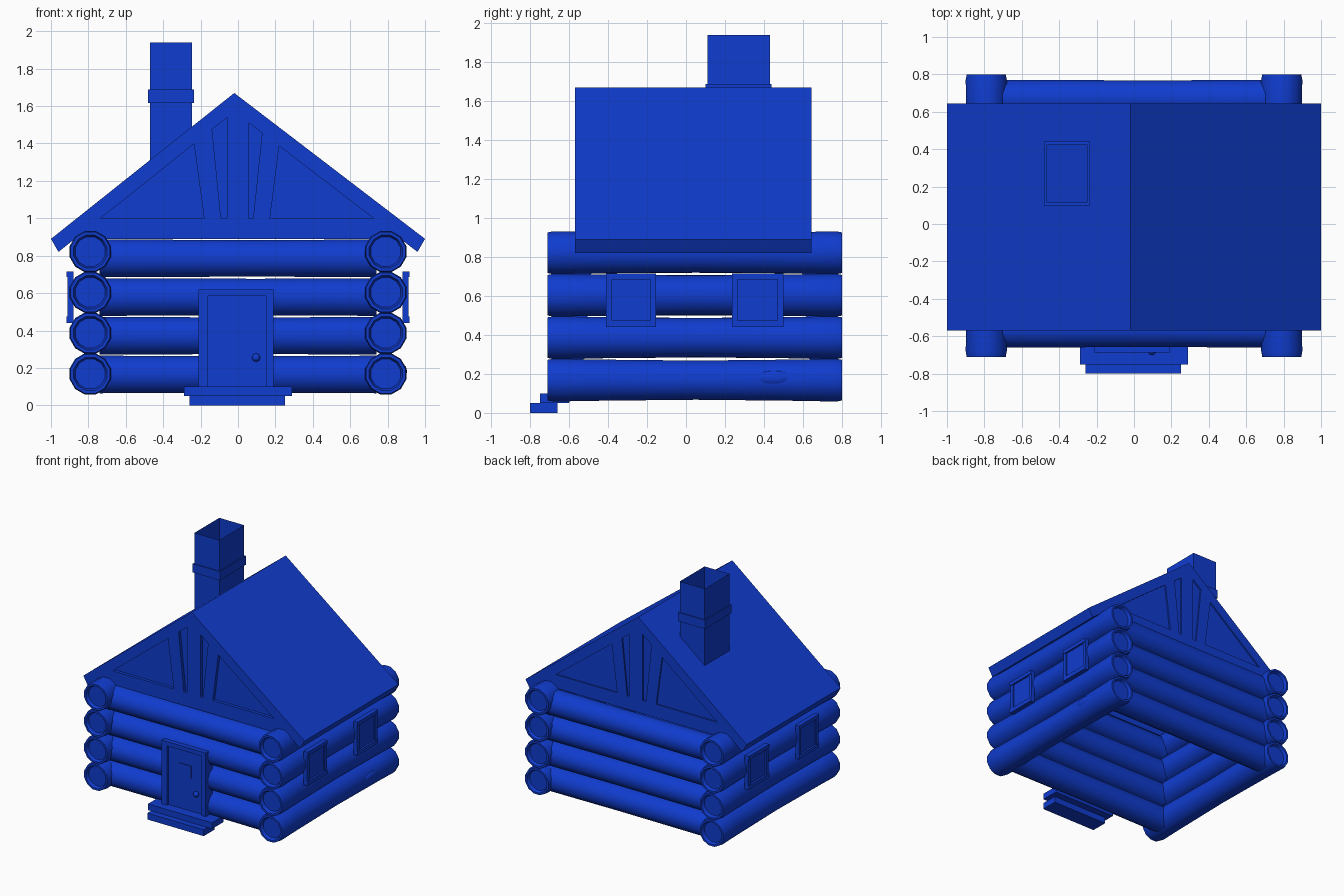
import bpy, bmesh, random
from math import cos, sin, pi, radians
from mathutils import Vector

random.seed(4)
cube = bpy.data.objects.get("Cube")
if cube:
    bpy.data.objects.remove(cube)

# Single cabin colour
blue = bpy.data.materials.new("cabin_blue")
blue.use_nodes = True
color = (0.005, 0.045, 0.62, 1)
blue.diffuse_color = color
blue.node_tree.nodes["Principled BSDF"].inputs["Base Color"].default_value = color


def finish(bm, name, smooth=False):
    bmesh.ops.recalc_face_normals(bm, faces=bm.faces)
    mesh = bpy.data.meshes.new(name)
    bm.to_mesh(mesh)
    bm.free()
    mesh.materials.append(blue)
    if smooth:
        mesh.shade_smooth()
        mesh.set_sharp_from_angle(angle=radians(40))
    obj = bpy.data.objects.new(name, mesh)
    bpy.context.collection.objects.link(obj)
    return obj


def box(name, x, y, z):
    """Box from (low, high) ranges."""
    bm = bmesh.new()
    bmesh.ops.create_cube(bm, size=1)
    for v in bm.verts:
        v.co = Vector([(a + b) / 2 + c * (b - a) for c, (a, b) in zip(v.co, (x, y, z))])
    return finish(bm, name)


def prism(name, outline, y0, y1):
    """Extrude an x-z outline from y0 to y1."""
    bm = bmesh.new()
    face = bm.faces.new([bm.verts.new((x, y0, z)) for x, z in outline])
    new = bmesh.ops.extrude_face_region(bm, geom=[face])["geom"]
    bmesh.ops.translate(bm, vec=(0, y1 - y0, 0),
                        verts=[g for g in new if isinstance(g, bmesh.types.BMVert)])
    return finish(bm, name)


def log(name, profile, place, sides=12):
    """Lathe (position, radius) pairs; place maps (along, across, up) to a point."""
    bm = bmesh.new()
    rings = []
    for t, r in profile:
        rings.append([bm.verts.new(place(t, r * cos(a), r * sin(a)))
                      for a in [(i + 0.5) * 2 * pi / sides for i in range(sides)]])
    for low, high in zip(rings, rings[1:]):
        for i in range(sides):
            j = (i + 1) % sides
            bm.faces.new((low[i], low[j], high[j], high[i]))
    bm.faces.new(rings[0])
    bm.faces.new(rings[-1])
    return finish(bm, name, True)


# Side wall logs with rimmed, sunken ends
for side, sx in (("left", 1), ("right", -1)):
    for i in range(4):
        zc = 0.168 + 0.218 * i
        mid = 0.104 + random.uniform(-0.001, 0.003)
        profile = [(-0.685, 0.082), (-0.71, 0.092), (-0.71, 0.108), (-0.68, 0.114),
                   (-0.5, 0.11), (0.05, mid), (0.6, 0.11), (0.77, 0.114),
                   (0.8, 0.108), (0.8, 0.092), (0.775, 0.082)]
        log(f"{side}_wall_log_{i + 1}", profile,
            lambda t, a, u: (sx * 0.79 + a, t, zc + u))

# Front and back wall logs
for wall, yc in (("front", -0.56), ("back", 0.67)):
    for i in range(4):
        zc = 0.165 + 0.207 * i
        profile = [(-0.74, 0.104), (-0.4, 0.103), (0.1, 0.101), (0.5, 0.103), (0.74, 0.104)]
        log(f"{wall}_wall_log_{i + 1}", profile,
            lambda t, a, u: (t, yc + a, zc + u))

# Knot on the lowest left log
bm = bmesh.new()
bmesh.ops.create_uvsphere(bm, u_segments=16, v_segments=8, radius=1)
for v in bm.verts:
    v.co = Vector((0.885 + v.co.x * 0.018, 0.45 + v.co.y * 0.09, 0.18 + v.co.z * 0.036))
finish(bm, "log_knot", True)

# Roof
roof_front, roof_back = -0.57, 0.645
ridge = -0.02
prism("roof", [(-1, 0.89), (ridge, 1.67), (1, 0.89), (0.96, 0.82),
               (ridge, 1.57), (-0.96, 0.82)], roof_front, roof_back)

# Gables: recessed panel behind a beam, a post and two leaning struts
frame_parts = {
    "beam": [(-0.88, 0.89), (0.88, 0.89), (0.73, 1.0), (-0.74, 1.0)],
    "post": [(-0.06, 0.99), (0.06, 0.99), (0.06, 1.52), (ridge, 1.59), (-0.06, 1.55)],
    "right_strut": [(-0.18, 0.99), (-0.09, 0.99), (-0.14, 1.49), (-0.237, 1.41)],
    "left_strut": [(0.17, 0.99), (0.08, 0.99), (0.13, 1.47), (0.222, 1.40)],
}
for end, y, inward, depth in (("front", roof_front, 1, 0.025), ("back", roof_back, -1, 0.012)):
    prism(f"{end}_gable_panel", [(-0.87, 0.89), (0.87, 0.89), (ridge, 1.58)],
          y + inward * depth, y + inward * 0.05)
    for part, outline in frame_parts.items():
        prism(f"{end}_gable_{part}", outline, y, y + inward * 0.045)


# Chimney: open tube following the roof slope at its base, with a collar
def tube(name, x, y, bottom, top, capped=False):
    bm = bmesh.new()
    corners = [(x[0], y[0]), (x[1], y[0]), (x[1], y[1]), (x[0], y[1])]
    low = [bm.verts.new((cx, cy, bottom(cx))) for cx, cy in corners]
    high = [bm.verts.new((cx, cy, top)) for cx, cy in corners]
    for i in range(4):
        j = (i + 1) % 4
        bm.faces.new((low[i], low[j], high[j], high[i]))
    return finish(bm, name)


def roof_height(x):
    return 1.64 - 0.796 * abs(x - ridge)


tube("chimney", (-0.47, -0.245), (0.11, 0.43), roof_height, 1.94)
for name, x, y in (("left", (-0.25, -0.235), (0.1, 0.44)), ("right", (-0.48, -0.465), (0.1, 0.44)),
                   ("front", (-0.48, -0.235), (0.1, 0.115)), ("back", (-0.48, -0.235), (0.425, 0.44))):
    box(f"chimney_collar_{name}", x, y, (1.617, 1.688))

# Door with frame, small window plate and knob
box("door", (-0.17, 0.16), (-0.67, -0.6), (0.1, 0.595))
box("door_frame_right", (-0.21, -0.16), (-0.688, -0.6), (0.1, 0.62))
box("door_frame_left", (0.15, 0.19), (-0.688, -0.6), (0.1, 0.62))
box("door_frame_top", (-0.16, 0.15), (-0.688, -0.6), (0.585, 0.62))
box("door_window", (-0.06, 0.05), (-0.677, -0.669), (0.37, 0.47))
bm = bmesh.new()
bmesh.ops.create_uvsphere(bm, u_segments=12, v_segments=8, radius=0.022)
bmesh.ops.translate(bm, vec=(0.097, -0.68, 0.255), verts=bm.verts)
finish(bm, "door_knob", True)

# Doorsteps
box("upper_step", (-0.29, 0.29), (-0.75, -0.6), (0.05, 0.1))
box("lower_step", (-0.26, 0.25), (-0.8, -0.66), (0, 0.052))

# Two framed windows on each side wall
for side, sx in (("left", 1), ("right", -1)):
    for place, y0, y1 in (("front", -0.41, -0.155), ("back", 0.235, 0.5)):
        name = f"{side}_{place}_window"

        def span(inner, outer):
            return sorted((sx * inner, sx * outer))

        box(f"{name}_pane", span(0.88, 0.902), (y0 + 0.02, y1 - 0.02), (0.46, 0.7))
        box(f"{name}_sill", span(0.88, 0.918), (y0, y1), (0.44, 0.475))
        box(f"{name}_lintel", span(0.88, 0.918), (y0, y1), (0.685, 0.715))
        box(f"{name}_front_jamb", span(0.88, 0.912), (y0, y0 + 0.03), (0.47, 0.69))
        box(f"{name}_back_jamb", span(0.88, 0.912), (y1 - 0.03, y1), (0.47, 0.69))
